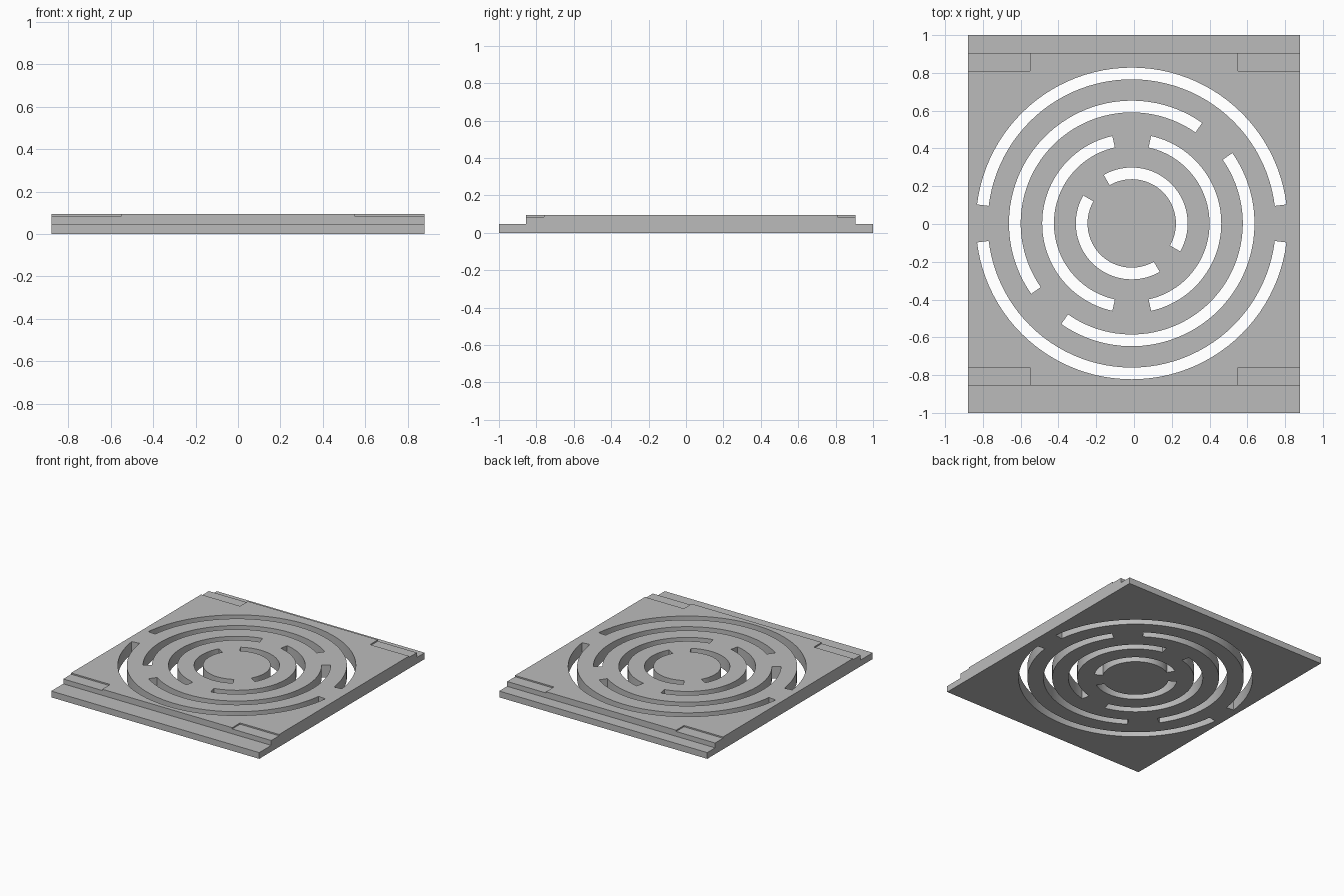
import bpy, bmesh
from math import radians, cos, sin
from mathutils import Vector

if "Cube" in bpy.data.objects:
    bpy.data.objects.remove(bpy.data.objects["Cube"])

HALF_X = 0.88
TOP, STEP, RECESS = 0.095, 0.048, 0.085
FRONT, BACK = -0.855, 0.905          # ends of the raised slab
CENTRE = Vector((-0.012, 0.003))     # centre of the slot rings

grey = bpy.data.materials.new("grey")
grey.use_nodes = True
colour = (0.5, 0.5, 0.5, 1)
grey.diffuse_color = colour
grey.node_tree.nodes["Principled BSDF"].inputs["Base Color"].default_value = colour


def extrude(bm, points, direction):
    """Fill an outline and sweep it into a closed solid."""
    face = bm.faces.new([bm.verts.new(p) for p in points])
    swept = bmesh.ops.extrude_face_region(bm, geom=[face], use_keep_orig=True)
    verts = [v for v in swept["geom"] if isinstance(v, bmesh.types.BMVert)]
    bmesh.ops.translate(bm, verts=verts, vec=direction)


def make_object(name, bm):
    bmesh.ops.recalc_face_normals(bm, faces=bm.faces)
    mesh = bpy.data.meshes.new(name)
    bm.to_mesh(mesh)
    bm.free()
    mesh.materials.append(grey)
    obj = bpy.data.objects.new(name, mesh)
    bpy.context.collection.objects.link(obj)
    return obj


def add_slot(bm, inner, outer, start, end, steps=48):
    """Curved slot with radial ends, passing through the full plate."""
    angles = [radians(start + (end - start) * i / steps) for i in range(steps + 1)]

    def arc(radius, order):
        return [(CENTRE.x + radius * cos(a), CENTRE.y + radius * sin(a), -0.1) for a in order]
    extrude(bm, arc(outer, angles) + arc(inner, angles[::-1]), (0, 0, 0.4))


# Plate: stepped side profile swept across the width
bm = bmesh.new()
profile = [(-1, 0), (1, 0), (1, STEP), (BACK, STEP), (BACK, TOP),
           (FRONT, TOP), (FRONT, STEP), (-1, STEP)]
extrude(bm, [(-HALF_X, y, z) for y, z in profile], (2 * HALF_X, 0, 0))
plate = make_object("vent_plate", bm)

# Slots: outer radius, gap centre angle, half gap; each ring has two opposite gaps
bm = bmesh.new()
for outer, gap, half in [(0.825, 0, 7), (0.65, 45, 10), (0.474, 90, 12.5), (0.296, 135, 15)]:
    for turn in (0, 180):
        add_slot(bm, outer - 0.062, outer, gap + half + turn, gap + 180 - half + turn)

# Shallow corner recesses
for side in (-1, 1):
    for y0, y1 in [(FRONT - 0.05, FRONT + 0.095), (BACK - 0.095, BACK + 0.05)]:
        corners = [(0.55, y0), (HALF_X + 0.1, y0), (HALF_X + 0.1, y1), (0.55, y1)]
        extrude(bm, [(side * x, y, RECESS) for x, y in corners], (0, 0, 0.1))
cutter = make_object("slot_cutter", bm)
cutter.hide_render = True

# Cut the plate, then drop the helper
cut = plate.modifiers.new("slots", "BOOLEAN")
cut.operation, cut.solver, cut.object = "DIFFERENCE", "EXACT", cutter
bpy.context.view_layer.objects.active = plate
plate.select_set(True)
bpy.ops.object.modifier_apply(modifier=cut.name)
bpy.data.objects.remove(cutter)
bpy.ops.object.shade_smooth_by_angle(angle=radians(30))
